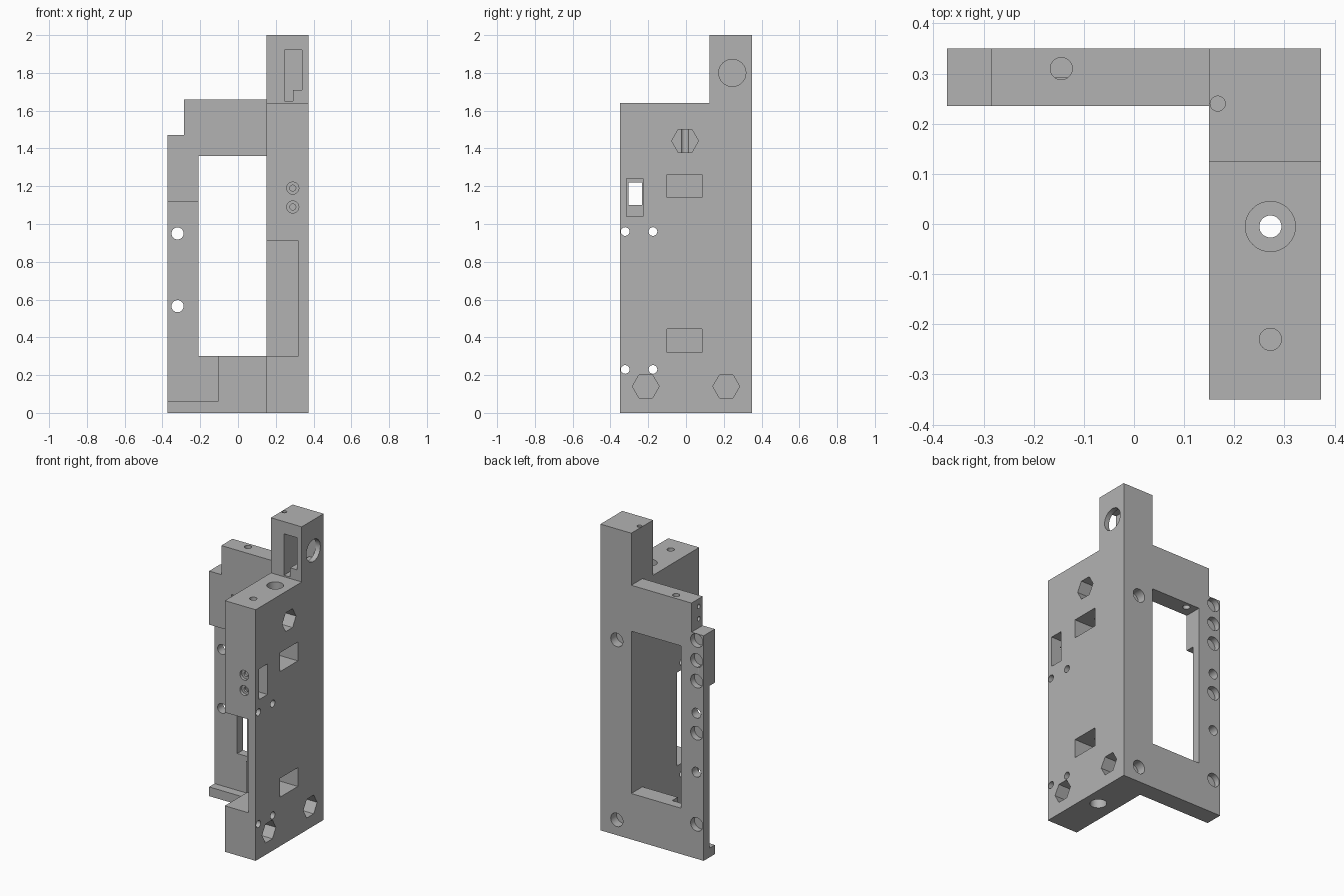
import bpy, bmesh, math

cube = bpy.data.objects.get("Cube")
if cube:
    bpy.data.objects.remove(cube, do_unlink=True)

grey = bpy.data.materials.new("plain grey")
grey.use_nodes = True
colour = (0.45, 0.45, 0.45, 1)
grey.diffuse_color = colour
for node in grey.node_tree.nodes:
    if node.type == 'BSDF_PRINCIPLED':
        node.inputs["Base Color"].default_value = colour


def prism(name, axis, outline, lo, hi):
    """Extrude a 2D outline along an axis: x uses (y, z), y uses (x, z), z uses (x, y)."""
    place = {'x': lambda u, v, w: (w, u, v),
             'y': lambda u, v, w: (u, w, v),
             'z': lambda u, v, w: (u, v, w)}[axis]
    bm = bmesh.new()
    ends = [[bm.verts.new(place(u, v, w)) for u, v in outline] for w in (lo, hi)]
    for ring in ends:
        bm.faces.new(ring)
    n = len(outline)
    for i in range(n):
        j = (i + 1) % n
        bm.faces.new((ends[0][i], ends[0][j], ends[1][j], ends[1][i]))
    bmesh.ops.recalc_face_normals(bm, faces=bm.faces)
    mesh = bpy.data.meshes.new(name)
    bm.to_mesh(mesh)
    bm.free()
    mesh.materials.append(grey)
    obj = bpy.data.objects.new(name, mesh)
    bpy.context.collection.objects.link(obj)
    return obj


def rect(u0, u1, v0, v1):
    return [(u0, v0), (u1, v0), (u1, v1), (u0, v1)]


def ring(u, v, r, n=32):
    return [(u + r * math.cos(i * math.tau / n), v + r * math.sin(i * math.tau / n))
            for i in range(n)]


def combine(body, tool, operation='DIFFERENCE'):
    mod = body.modifiers.new("combine", 'BOOLEAN')
    mod.operation, mod.solver, mod.object = operation, 'EXACT', tool
    bpy.context.view_layer.update()
    graph = bpy.context.evaluated_depsgraph_get()
    mesh = bpy.data.meshes.new_from_object(body.evaluated_get(graph))
    body.modifiers.clear()
    body.data = mesh
    bpy.data.objects.remove(tool, do_unlink=True)


# Side wall with raised tower, joined to the stepped back wall
body = prism("bracket_body", 'x', [(-.35, 0), (.35, 0), (.35, 2), (.125, 2),
                                   (.125, 1.64), (-.35, 1.64)], .15, .373)
back = prism("back_wall", 'y', [(-.373, 0), (.25, 0), (.25, 1.66), (-.285, 1.66),
                                (-.285, 1.47), (-.373, 1.47)], .235, .35)
combine(body, back, 'UNION')


def cut(axis, outline, lo, hi):
    combine(body, prism("cutter", axis, outline, lo, hi))


# Back wall: window and front recess
cut('y', rect(-.21, .15, .3, 1.36), .2, .4)
cut('y', rect(-.4, -.105, .06, 1.12), .2, .292)

# Side wall: front pocket, cable slot and its outer recess
cut('y', rect(.12, .32, .3, .91), -.4, -.12)
cut('x', rect(-.315, -.228, 1.04, 1.24), .25, .4)
cut('x', rect(-.305, -.232, 1.1, 1.22), .1, .3)

# Tower: stepped pocket and round side opening
cut('y', [(.245, 1.65), (.29, 1.65), (.29, 1.71), (.34, 1.71), (.34, 1.92), (.245, 1.92)],
    .1, .32)
cut('x', ring(.245, 1.8, .072), .26, .4)
cut('z', ring(.167, .24, .015), 1.8, 2.1)

# Vertical rod bore with wider ends, plus a blind hole beside it
cut('z', ring(.272, -.005, .022), -.1, 1.7)
cut('z', ring(.272, -.005, .05), 1.56, 1.7)
cut('z', ring(.272, -.005, .05), -.1, .1)
cut('z', ring(.272, -.23, .022), 1.4, 1.7)

# Hexagonal nut pockets, rectangular pockets and screw holes in the side face
for y, z in ((-.005, 1.44), (-.213, .14), (.213, .14)):
    cut('x', ring(y, z, .071, 6), .26, .4)
for z in (.32, 1.14):
    cut('x', rect(-.1, .085, z, z + .123), .2, .4)
for y in (-.322, -.175):
    for z in (.23, .96):
        cut('x', ring(y, z, .023), .1, .4)

# Stepped screw holes in the front edge
for z in (1.09, 1.19):
    cut('y', ring(.29, z, .032), -.4, -.33)
    cut('y', ring(.29, z, .016), -.34, -.3)

# Back face: blind magnet holes and through holes
for z in (.225, .82, 1.16, 1.295, 1.425):
    cut('y', ring(-.322, z, .044), .31, .4)
for z in (.565, .95):
    cut('y', ring(-.32, z, .032), .2, .4)
for z in (.1, 1.275):
    cut('y', ring(.255, z, .044), .29, .4)

# Back wall: vertical screw hole and small holes in the stepped end
cut('z', ring(-.145, .31, .022), 1.3, 1.7)
for z in (1.53, 1.61):
    cut('x', ring(.275, z, .014), -.4, -.19)

bpy.ops.object.select_all(action='DESELECT')
body.select_set(True)
bpy.context.view_layer.objects.active = body
bpy.ops.object.shade_smooth_by_angle(angle=math.radians(30))
